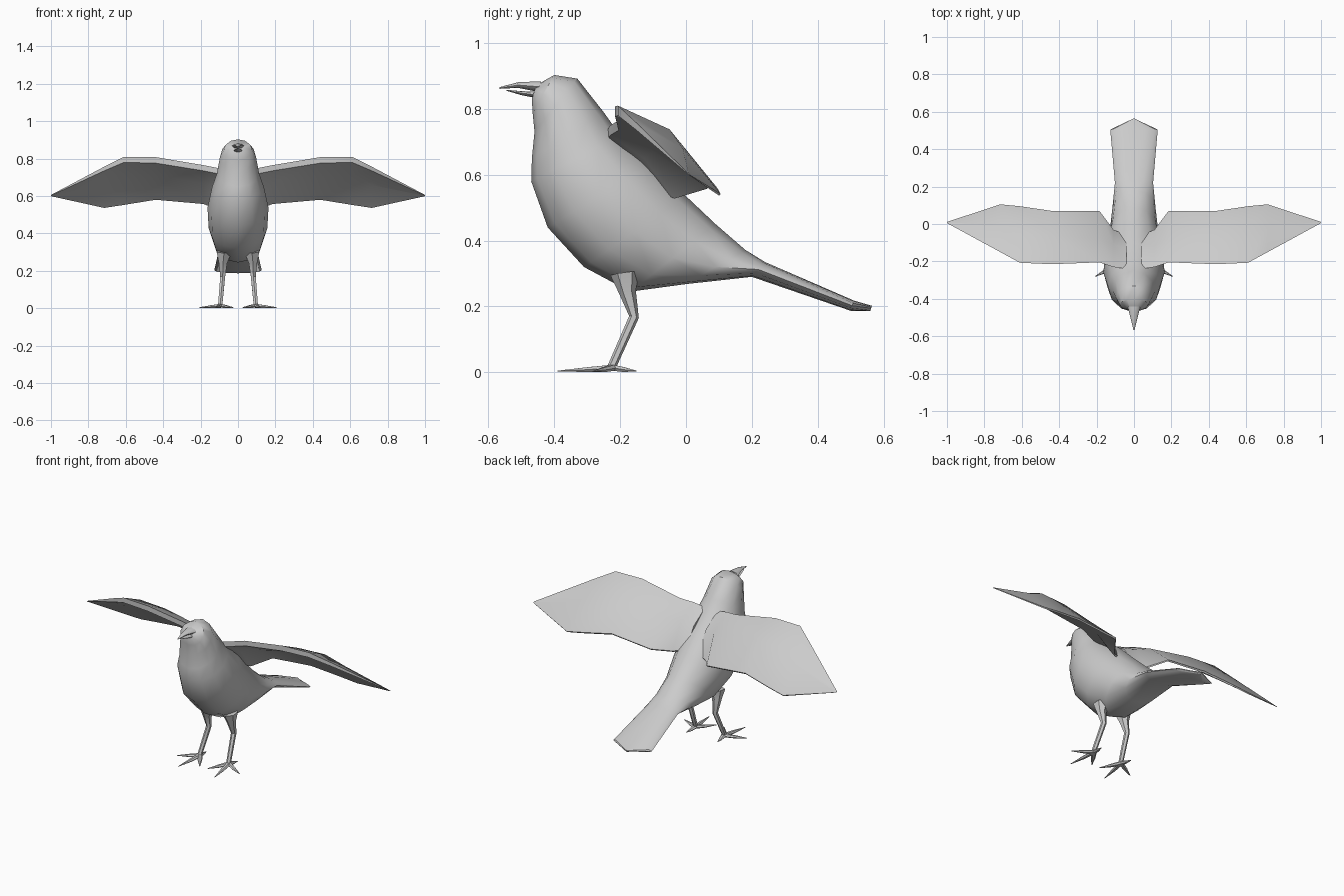
import bpy, bmesh, math
from mathutils import Vector

if "Cube" in bpy.data.objects:
    bpy.data.objects.remove(bpy.data.objects["Cube"])

grey = bpy.data.materials.new("plain grey")
grey.diffuse_color = (0.6, 0.6, 0.6, 1)
grey.use_nodes = True
grey.node_tree.nodes["Principled BSDF"].inputs["Base Color"].default_value = grey.diffuse_color


def loft(bm, rings):
    """Skin a list of equal-length closed rings and cap both ends."""
    rows = [[bm.verts.new(p) for p in r] for r in rings]
    n = len(rows[0])
    for a, b in zip(rows, rows[1:]):
        for i in range(n):
            j = (i + 1) % n
            bm.faces.new((a[i], a[j], b[j], b[i]))
    bm.faces.new(rows[0][::-1])
    bm.faces.new(rows[-1])


def oval(top, bottom, w, n=12):
    """Oval ring spanning two (y, z) points, half width w."""
    t, b = Vector((0, *top)), Vector((0, *bottom))
    mid, half = (t + b) / 2, (t - b) / 2
    return [mid + half * math.cos(a) + Vector((w * math.sin(a), 0, 0))
            for a in (2 * math.pi * i / n for i in range(n))]


def tube(bm, path, radii, n=6, flat=1.0):
    """Tapered tube along a path."""
    pts = [Vector(p) for p in path]
    rings = []
    for i, p in enumerate(pts):
        d = (pts[min(i + 1, len(pts) - 1)] - pts[max(i - 1, 0)]).normalized()
        ref = Vector((1, 0, 0)) if abs(d.z) > 0.6 else Vector((0, 0, 1))
        u = d.cross(ref).normalized()
        v = d.cross(u)
        if abs(d.z) <= 0.6:
            v = v * flat
        rings.append([p + radii[i] * (u * math.cos(a) + v * math.sin(a))
                      for a in (2 * math.pi * k / n for k in range(n))])
    loft(bm, rings)


def finish(name, bm, mirror=False, angle=40):
    bmesh.ops.remove_doubles(bm, verts=bm.verts, dist=0.0005)
    bmesh.ops.recalc_face_normals(bm, faces=bm.faces)
    me = bpy.data.meshes.new(name)
    bm.to_mesh(me)
    bm.free()
    ob = bpy.data.objects.new(name, me)
    bpy.context.collection.objects.link(ob)
    me.materials.append(grey)
    if mirror:
        m = ob.modifiers.new("mirror", 'MIRROR')
        m.use_mirror_merge = False
    bpy.ops.object.select_all(action='DESELECT')
    ob.select_set(True)
    bpy.context.view_layer.objects.active = ob
    bpy.ops.object.shade_smooth_by_angle(angle=math.radians(angle))
    return ob


# Head, body and tail: one skin of tilted ovals (back point, belly point, half width)
body = [((-.455, .872), (-.468, .83), .03),
        ((-.40, .903), (-.466, .79), .075),
        ((-.33, .892), (-.46, .73), .096),
        ((-.25, .79), (-.468, .65), .113),
        ((-.20, .72), (-.47, .58), .138),
        ((-.10, .635), (-.42, .44), .163),
        ((0, .535), (-.31, .32), .157),
        ((.09, .45), (-.17, .245), .13),
        ((.18, .372), (0, .268), .115),
        ((.24, .335), (.2, .29), .102),
        ((.51, .218), (.50, .187), .127),
        ((.565, .202), (.56, .187), .004)]
bm = bmesh.new()
loft(bm, [oval(*r) for r in body])
finish("body", bm)

# Beak: upper and lower halves, slightly parted
for name, rows in (
        ("upper_beak", [(-.44, .884, .85, .034), (-.51, .881, .864, .017), (-.567, .866, .861, .003)]),
        ("lower_beak", [(-.44, .852, .83, .03), (-.50, .854, .842, .014), (-.545, .858, .855, .003)])):
    bm = bmesh.new()
    loft(bm, [oval((y, t), (y, b), w, 8) for y, t, b, w in rows])
    finish(name, bm)

# Wings: arched sections (x, leading edge, crown, trailing edge, thickness)
wing = [(.04, (-.24, .735), (-.13, .665), (-.06, .55), .03),
        (.11, (-.23, .75), (-.11, .68), (-.03, .535), .03),
        (.185, (-.205, .765), (-.08, .70), (.07, .565), .03),
        (.44, (-.215, .808), (-.06, .735), (.07, .588), .032),
        (.61, (-.207, .81), (-.05, .738), (.095, .56), .03),
        (.715, (-.15, .757), (-.01, .68), (.105, .542), .022),
        (1.0, (.005, .606), (.008, .604), (.011, .60), .003)]
bm = bmesh.new()
rings = []
for x, (ly, lz), (my, mz), (ty, tz), th in wing:
    rings.append([Vector((x, ly, lz)), Vector((x, my, mz)), Vector((x, ty, tz)),
                  Vector((x, ty - th * .2, tz - th * .25)),
                  Vector((x, my - th * .6, mz - th)), Vector((x, ly, lz - th))])
loft(bm, rings)
finish("wings", bm, mirror=True)

# Legs
bm = bmesh.new()
tube(bm, [(.075, -.185, .30), (.08, -.178, .245), (.082, -.158, .168), (.095, -.225, .018)],
     [.045, .026, .015, .013])
finish("legs", bm, mirror=True)

# Feet: four flattened tapering toes each
bm = bmesh.new()
for tip in ((.12, -.39), (.207, -.28), (.025, -.325), (.105, -.15)):
    a, e = Vector((.095, -.222, .014)), Vector((*tip, .004))
    tube(bm, [a, a.lerp(e, .45) - Vector((0, 0, .001)), e], [.015, .012, .002], 6, .7)
finish("feet", bm, mirror=True)
